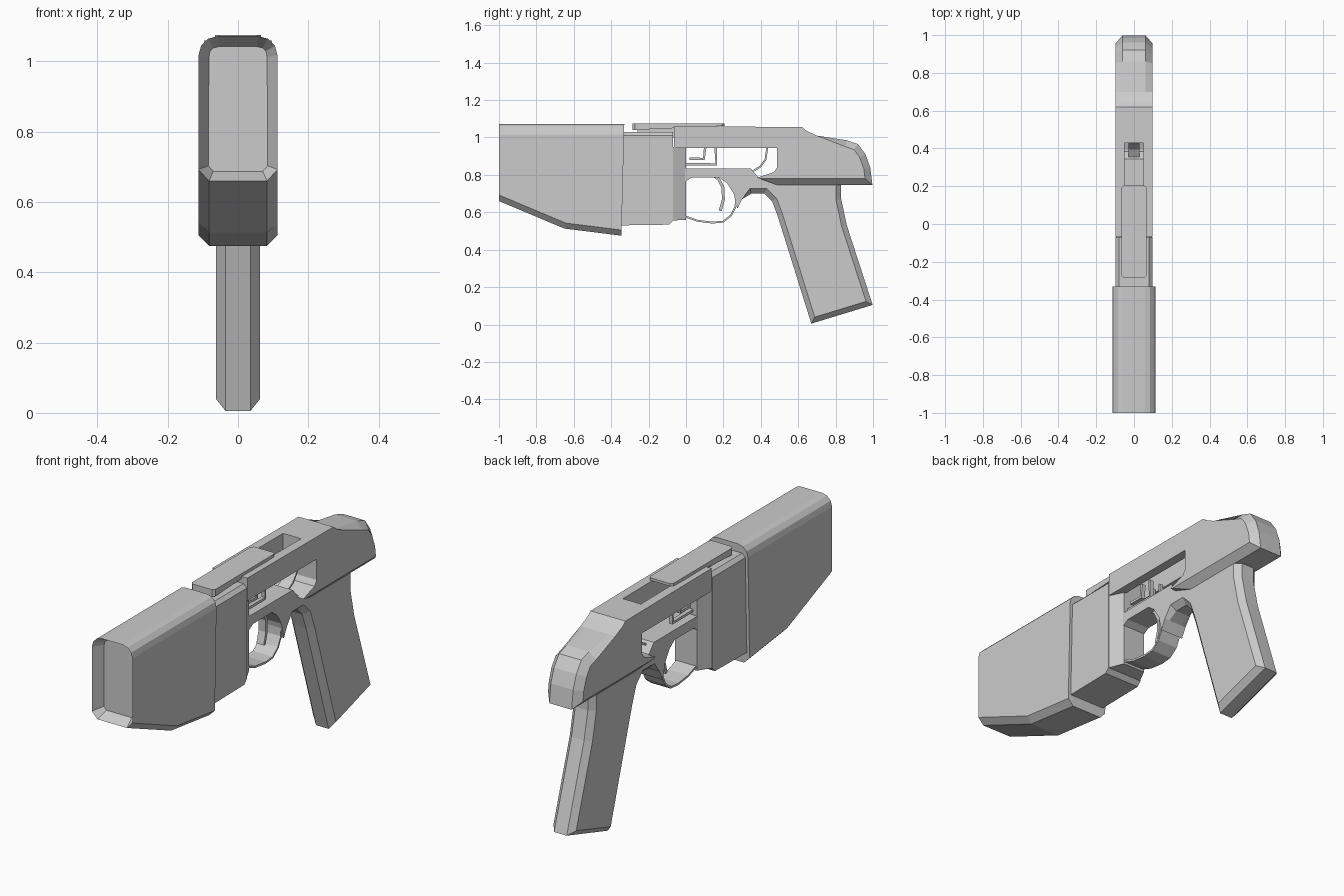
import bpy, bmesh
from mathutils import Vector

cube = bpy.data.objects.get("Cube")
if cube:
    bpy.data.objects.remove(cube)

grey = bpy.data.materials.new("plain_grey")
grey.use_nodes = True
grey.diffuse_color = (0.6, 0.6, 0.6, 1)
grey.node_tree.nodes["Principled BSDF"].inputs["Base Color"].default_value = (0.6, 0.6, 0.6, 1)


def finish(name, bm):
    bmesh.ops.recalc_face_normals(bm, faces=bm.faces)
    mesh = bpy.data.meshes.new(name)
    bm.to_mesh(mesh)
    bm.free()
    mesh.materials.append(grey)
    obj = bpy.data.objects.new(name, mesh)
    bpy.context.collection.objects.link(obj)
    return obj


def prism(profile, half):
    """Extrude a (y, z) side profile symmetrically across x."""
    bm = bmesh.new()
    face = bm.faces.new([bm.verts.new((-half, y, z)) for y, z in profile])
    out = bmesh.ops.extrude_face_region(bm, geom=[face], use_keep_orig=True)
    verts = [v for v in out["geom"] if isinstance(v, bmesh.types.BMVert)]
    bmesh.ops.translate(bm, verts=verts, vec=(2 * half, 0, 0))
    bmesh.ops.recalc_face_normals(bm, faces=bm.faces)
    return bm


def chamfer(bm, rule, offset, segments=1):
    """Bevel the outline edges of both side faces whose ends all meet the rule."""
    edges = [e for e in bm.edges
             if abs(e.verts[0].co.x - e.verts[1].co.x) < 0.001
             and all(rule(v.co) for v in e.verts)]
    bmesh.ops.bevel(bm, geom=edges, offset=offset, segments=segments,
                    profile=0.5, affect='EDGES', clamp_overlap=False)


def box(name, half, y0, y1, z0, z1):
    return finish(name, prism([(y0, z0), (y1, z0), (y1, z1), (y0, z1)], half))


def ribbon(name, path, thick, half, shift=0):
    """Bent strip of constant thickness following a (y, z) path."""
    pts = [Vector(p) for p in path]
    side = []
    for i, p in enumerate(pts):
        d = (pts[min(i + 1, len(pts) - 1)] - pts[max(i - 1, 0)]).normalized()
        side.append(p + Vector((-d.y, d.x)) * thick)
    obj = finish(name, prism(pts + side[::-1], half))
    obj.location.x = shift
    return obj


# Front shroud with rounded top, chamfered underside and sunken front panel
bm = prism([(-1, 1.072), (-0.33, 1.072), (-0.345, 0.475), (-0.65, 0.513), (-1, 0.66)], 0.1125)
chamfer(bm, lambda c: c.z > 1.05, 0.055, 3)
chamfer(bm, lambda c: c.z < 0.67, 0.03)
bm.normal_update()
front = [f for f in bm.faces if f.normal.y < -0.99]
bmesh.ops.inset_region(bm, faces=front, thickness=0.03, depth=-0.055)
finish("front_shroud", bm)

# Receiver block behind the shroud
bm = prism([(-0.36, 1.03), (-0.07, 1.03), (-0.07, 0.556), (-0.09, 0.534), (-0.36, 0.53)], 0.098)
chamfer(bm, lambda c: c.z > 1.02, 0.018)
finish("receiver_block", bm)

# Tapered rear of the receiver block
bm = prism([(-0.075, 0.95), (0, 0.95), (0, 0.56), (-0.075, 0.556)], 0.098)
for v in bm.verts:
    if v.co.y > -0.01:
        v.co.x *= 0.62
finish("receiver_taper", bm)

# Upper body and rounded rear, with a slot in its top
bm = prism([(-0.065, 1.06), (0.62, 1.056), (0.645, 1.035), (0.70, 1.01), (0.86, 0.985),
            (0.92, 0.965), (0.96, 0.91), (0.985, 0.84), (0.997, 0.745), (0.49, 0.745),
            (0.38, 0.785), (0.47, 0.815), (0.487, 0.84), (0.487, 0.945), (-0.065, 0.945)], 0.097)
chamfer(bm, lambda c: c.y > 0.69 or c.z < 0.75, 0.035)
body = finish("upper_body", bm)
slot = box("slot_cutter", 0.05, 0.0, 0.43, 0.9, 1.2)
slot.hide_render = True
slot.hide_viewport = True
cut = body.modifiers.new("slot", 'BOOLEAN')
cut.operation = 'DIFFERENCE'
cut.solver = 'EXACT'
cut.object = slot

# Top cover plate with clipped corners
plate = prism([(-0.285, 1.04), (0.205, 1.062), (0.205, 1.075), (-0.285, 1.075)], 0.066)
corners = [e for e in plate.edges if abs(e.verts[0].co.x - e.verts[1].co.x) < 0.001
           and abs(e.verts[0].co.y - e.verts[1].co.y) < 0.001]
bmesh.ops.bevel(plate, geom=corners, offset=0.012, segments=1, affect='EDGES')
finish("top_plate", plate)
box("plate_base", 0.045, -0.26, 0.0, 1.0, 1.05)

# Lower rail, tang and chamfered grip
bm = prism([(-0.01, 0.835), (0.345, 0.835), (0.385, 0.79), (0.49, 0.79), (0.83, 0.79),
            (0.83, 0.67), (0.86, 0.53), (0.998, 0.105), (0.67, 0.005), (0.49, 0.58),
            (0.46, 0.66), (0.42, 0.70), (0.35, 0.70), (0.30, 0.67), (0.275, 0.62),
            (0.255, 0.70), (0.22, 0.755), (0.18, 0.785), (0.03, 0.785), (-0.01, 0.76)], 0.063)
chamfer(bm, lambda c: c.y > 0.8 or (c.y > 0.29 and c.z < 0.72), 0.028)
finish("grip_and_rail", bm)

# Trigger guard and trigger
ribbon("trigger_guard", [(-0.01, 0.575), (0.06, 0.55), (0.14, 0.54), (0.20, 0.545),
                         (0.245, 0.58), (0.27, 0.63), (0.272, 0.68)], 0.01, 0.055)
ribbon("trigger", [(0.13, 0.80), (0.17, 0.77), (0.19, 0.73), (0.192, 0.67), (0.175, 0.61)],
       0.016, 0.02)

# Inner latch rods, mirrored, and the curved rear link
for name, x in (("left_latch", 0.03), ("right_latch", -0.03)):
    ribbon(name, [(0.0, 0.85), (0.165, 0.85), (0.165, 0.95)], 0.014, 0.01, x)
    ribbon(name + "_hook", [(0.02, 0.88), (0.10, 0.88), (0.11, 0.95)], 0.014, 0.01, x)
ribbon("rear_link", [(0.35, 0.81), (0.40, 0.84), (0.43, 0.88), (0.44, 0.95)], 0.01, 0.03)
